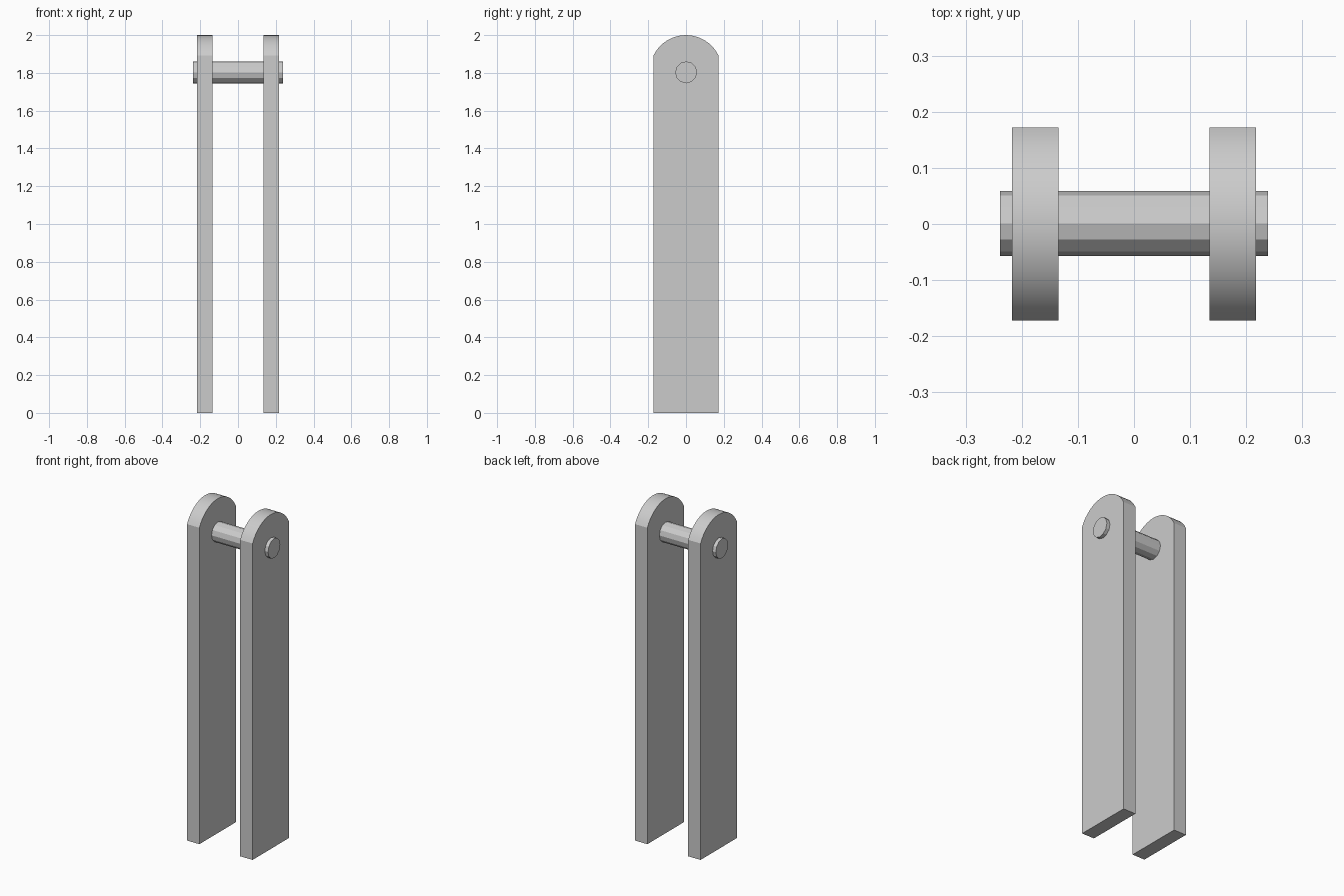
import bpy, bmesh, math

if "Cube" in bpy.data.objects:
    bpy.data.objects.remove(bpy.data.objects["Cube"])

HALF_W, TOP, SHOULDER = 0.172, 2.0, 1.892
INNER, OUTER = 0.135, 0.217


def finish(bm, name, angle):
    bmesh.ops.recalc_face_normals(bm, faces=bm.faces)
    mesh = bpy.data.meshes.new(name)
    bm.to_mesh(mesh)
    bm.free()
    obj = bpy.data.objects.new(name, mesh)
    bpy.context.collection.objects.link(obj)
    bpy.ops.object.select_all(action='DESELECT')
    obj.select_set(True)
    bpy.context.view_layer.objects.active = obj
    bpy.ops.object.shade_smooth_by_angle(angle=math.radians(angle))
    return obj


# Upright plates: flat bar profile with an arched top, extruded and mirrored
rise = TOP - SHOULDER
radius = (HALF_W ** 2 + rise ** 2) / (2 * rise)
half_angle = math.asin(HALF_W / radius)
steps = 16
profile = [(-HALF_W, 0), (HALF_W, 0)]
for i in range(steps + 1):
    a = half_angle * (1 - 2 * i / steps)
    profile.append((radius * math.sin(a), TOP - radius + radius * math.cos(a)))

bm = bmesh.new()
face = bm.faces.new([bm.verts.new((INNER, y, z)) for y, z in profile])
ext = bmesh.ops.extrude_face_region(bm, geom=[face], use_keep_orig=True)
moved = [v for v in ext["geom"] if isinstance(v, bmesh.types.BMVert)]
bmesh.ops.translate(bm, verts=moved, vec=(OUTER - INNER, 0, 0))
plates = finish(bm, "upright_plates", 25)
plates.modifiers.new("Mirror", 'MIRROR').use_mirror_merge = False

# Cross pin running through both plates
bm = bmesh.new()
bmesh.ops.create_cone(bm, cap_ends=True, segments=12, radius1=0.058, radius2=0.058, depth=0.477)
pin = finish(bm, "cross_pin", 20)
pin.rotation_euler = (0, math.pi / 2, 0)
pin.location = (0, 0.001, 1.803)
